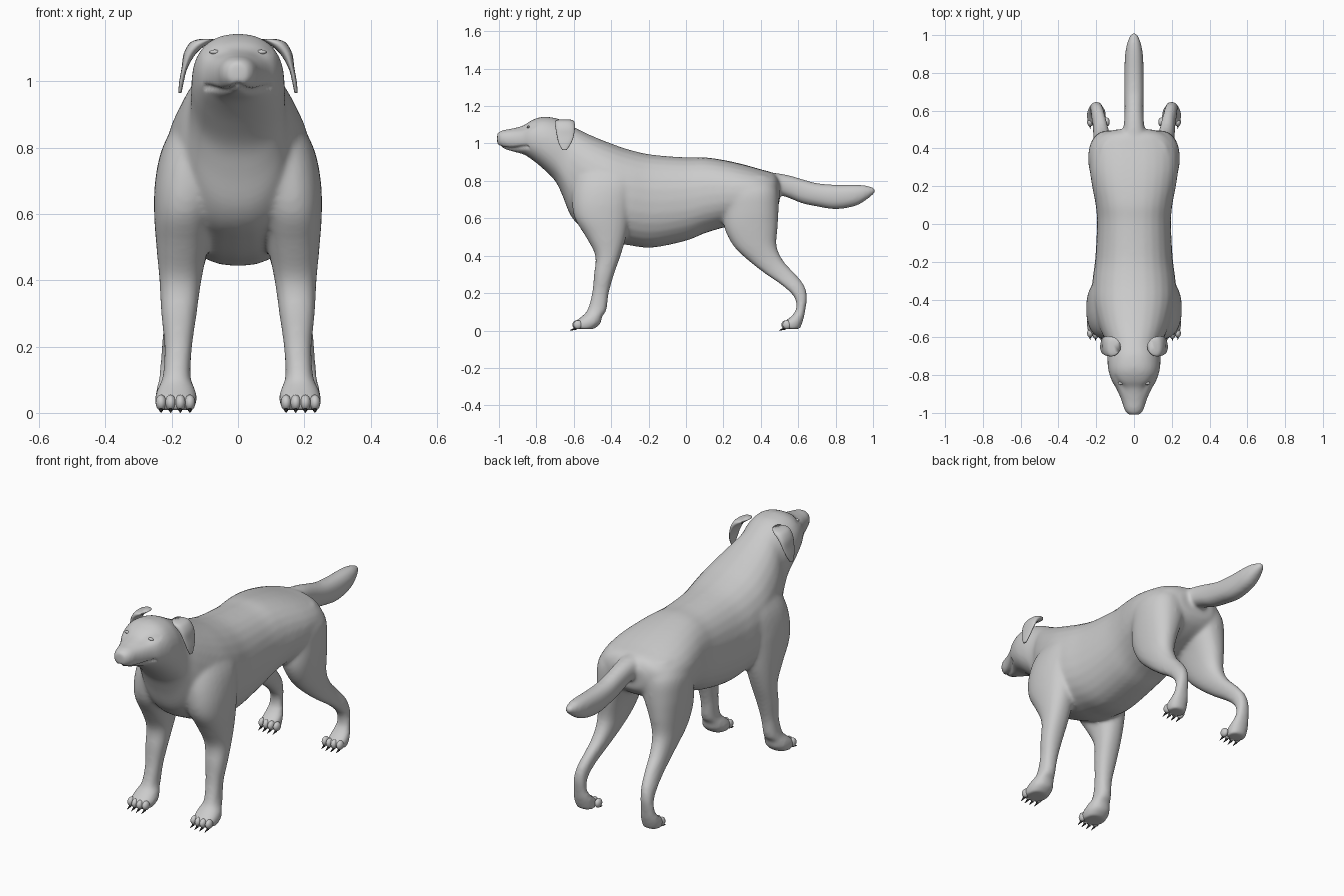
import bpy, bmesh, math
from mathutils import Vector
from mathutils.bvhtree import BVHTree

cube = bpy.data.objects.get("Cube")
if cube:
    bpy.data.objects.remove(cube, do_unlink=True)


def material(name, level):
    mat = bpy.data.materials.new(name)
    mat.use_nodes = True
    color = (level, level, level, 1)
    mat.diffuse_color = color
    bsdf = mat.node_tree.nodes["Principled BSDF"]
    bsdf.inputs["Base Color"].default_value = color
    bsdf.inputs["Roughness"].default_value = 0.7
    return mat


COAT = material("grey coat", 0.6)
CLAW = material("dark claw", 0.03)


def finish(name, bm, mat):
    bmesh.ops.recalc_face_normals(bm, faces=bm.faces)
    for f in bm.faces:
        f.smooth = True
    mesh = bpy.data.meshes.new(name)
    bm.to_mesh(mesh)
    bm.free()
    mesh.materials.append(mat)
    obj = bpy.data.objects.new(name, mesh)
    bpy.context.collection.objects.link(obj)
    return obj


def spline(rows, steps=4):
    """Catmull-Rom resampling of the cross-section list."""
    out = []
    for i in range(len(rows) - 1):
        quad = [rows[max(i - 1, 0)], rows[i], rows[i + 1], rows[min(i + 2, len(rows) - 1)]]
        for s in range(steps):
            t = s / steps
            out.append([b + 0.5 * t * (c - a + t * (2 * a - 5 * b + 4 * c - d + t * (3 * (b - c) + d - a)))
                        for a, b, c, d in zip(*quad)])
    return out + [rows[-1]]


def loft(name, rows, upright, side=1, sides=28, power=0.88):
    """Rounded tube; upright rows are (z, y0, y1, x0, x1), others (y, z0, z1, half width)."""
    bm = bmesh.new()
    rings = []
    for row in spline(rows):
        ring = []
        for k in range(sides):
            a = 2 * math.pi * k / sides
            c, s = (math.copysign(abs(v) ** power, v) for v in (math.cos(a), math.sin(a)))
            mid, half = (row[1] + row[2]) / 2, (row[2] - row[1]) / 2
            if upright:
                x = (row[3] + row[4]) / 2 + c * (row[4] - row[3]) / 2
                co = (side * x, mid + s * half, row[0])
            else:
                co = (c * row[3], row[0], mid + s * half)
            ring.append(bm.verts.new(co))
        rings.append(ring)
    for r0, r1 in zip(rings, rings[1:]):
        for k in range(sides):
            n = (k + 1) % sides
            bm.faces.new((r0[k], r0[n], r1[n], r1[k]))
    bm.faces.new(rings[0])
    bm.faces.new(rings[-1])
    return finish(name, bm, COAT)


def ellipsoid(name, center, radii, mat=COAT):
    bm = bmesh.new()
    bmesh.ops.create_uvsphere(bm, u_segments=16, v_segments=10, radius=1)
    bmesh.ops.scale(bm, vec=radii, verts=bm.verts)
    bmesh.ops.translate(bm, vec=center, verts=bm.verts)
    return finish(name, bm, mat)


# Head, neck and trunk
trunk = [(-1.01, .995, 1.055, .03), (-.985, .977, 1.07, .05), (-.93, .958, 1.08, .068),
         (-.87, .942, 1.096, .095), (-.83, .918, 1.122, .118), (-.77, .87, 1.143, .137),
         (-.7, .8, 1.137, .142), (-.66, .72, 1.122, .142), (-.62, .62, 1.1, .15),
         (-.57, .56, 1.073, .175), (-.5, .52, 1.04, .2), (-.4, .475, 1.0, .222),
         (-.3, .455, .966, .22), (-.18, .443, .94, .205), (0, .48, .926, .196),
         (.1, .52, .926, .203), (.2, .55, .912, .222), (.3, .57, .89, .235),
         (.4, .6, .862, .225), (.47, .64, .84, .175), (.5, .68, .8, .1)]
tail = [(.38, .75, .85, .06), (.48, .73, .842, .058), (.55, .708, .83, .052), (.62, .68, .81, .05),
        (.7, .663, .788, .052), (.8, .648, .78, .052), (.9, .664, .78, .047),
        (.96, .695, .776, .036), (1.01, .735, .762, .016)]
front_leg = [(.008, -.595, -.49, .135, .243), (.04, -.6, -.455, .123, .252), (.075, -.558, -.448, .13, .242),
             (.11, -.527, -.425, .143, .227), (.2, -.502, -.413, .138, .222), (.3, -.492, -.385, .124, .232),
             (.4, -.485, -.35, .11, .237), (.5, -.535, -.32, .09, .246), (.6, -.595, -.3, .07, .253),
             (.7, -.61, -.28, .04, .25), (.8, -.6, -.25, .01, .228), (.9, -.56, -.25, .01, .175)]
hind_leg = [(.008, .53, .61, .15, .243), (.04, .518, .622, .147, .252), (.075, .562, .632, .153, .246),
            (.12, .59, .64, .165, .237), (.18, .577, .648, .166, .232), (.24, .515, .633, .157, .226),
            (.3, .428, .587, .142, .217), (.37, .338, .522, .122, .217), (.45, .255, .485, .1, .226),
            (.55, .205, .49, .07, .236), (.65, .2, .495, .03, .242), (.75, .2, .49, .01, .235),
            (.83, .25, .45, .01, .18)]
parts = [loft("body", trunk, False), loft("tail", tail, False)]
for side in (1, -1):
    parts.append(loft("front_leg", front_leg, True, side))
    parts.append(loft("hind_leg", hind_leg, True, side))

# Fuse the masses into one smooth skin
bpy.ops.object.select_all(action='DESELECT')
for p in parts:
    p.select_set(True)
body = parts[0]
bpy.context.view_layer.objects.active = body
bpy.ops.object.join()
remesh = body.modifiers.new("fuse", 'REMESH')
remesh.mode = 'VOXEL'
remesh.voxel_size = 0.009
remesh.use_smooth_shade = True
soften = body.modifiers.new("soften", 'SMOOTH')
soften.factor = 0.5
soften.iterations = 14
for m in ("fuse", "soften"):
    bpy.ops.object.modifier_apply(modifier=m)
for p in body.data.polygons:
    p.use_smooth = True

# Mouth crease, eye sockets
normals = [v.normal.copy() for v in body.data.vertices]
for v, n in zip(body.data.vertices, normals):
    x, y, z = abs(v.co.x), v.co.y, v.co.z
    if y < -.8 and x < .105:
        gap = z - (.99 - .2 * x - .012 * math.sin(x * 45))
        v.co -= n * .009 * math.exp(-(gap / .008) ** 2)
        d = ((x - .07) / .03) ** 2 + ((z - 1.088) / .015) ** 2
        v.co -= n * .006 * math.exp(-d)
body.data.update()
skin = BVHTree.FromPolygons([v.co for v in body.data.vertices],
                            [p.vertices for p in body.data.polygons])


def face_point(x, z):
    hit = skin.ray_cast(Vector((x, -2, z)), Vector((0, 1, 0)))[0]
    return hit if hit else Vector((x, -.85, z))


# Nose
ellipsoid("nose", (0, -.979, 1.042), (.03, .021, .022))

ear = [(1.128, -.68, -.62, .07, .11), (1.118, -.7, -.598, .085, .142), (1.085, -.698, -.594, .125, .163),
       (1.04, -.69, -.6, .152, .17), (1.0, -.68, -.615, .163, .177), (.965, -.662, -.638, .17, .18)]


def claw(name, x, y):
    bm = bmesh.new()
    bmesh.ops.create_cone(bm, cap_ends=True, segments=8, radius1=.007, radius2=.001, depth=.028)
    for v in bm.verts:
        # lay the cone forward with its tip drooping to the ground
        px, py, pz = v.co
        v.co = (x + px, y - pz, .014 + py - .35 * (pz + .014))
    low = min(v.co.z for v in bm.verts)
    bmesh.ops.translate(bm, vec=(0, 0, -low), verts=bm.verts)
    finish(name, bm, CLAW)


# Paired details: ears, eyes, nostrils, toes and claws
for side, label in ((1, "left"), (-1, "right")):
    loft(label + "_ear", ear, True, side, sides=20)
    ellipsoid(label + "_eye", face_point(side * .07, 1.088), (.016, .008, .007))
    ellipsoid(label + "_nostril", (side * .014, -.996, 1.042), (.005, .004, .004), CLAW)
    for leg, y in (("front", -.578), ("hind", .54)):
        for i in range(4):
            x = side * (.145 + i * .029)
            reach = y - (.006 if i in (1, 2) else 0)
            ellipsoid(f"{label}_{leg}_toe", (x, reach, .031), (.0165, .024, .024))
            claw(f"{label}_{leg}_claw", x, reach - .022)
